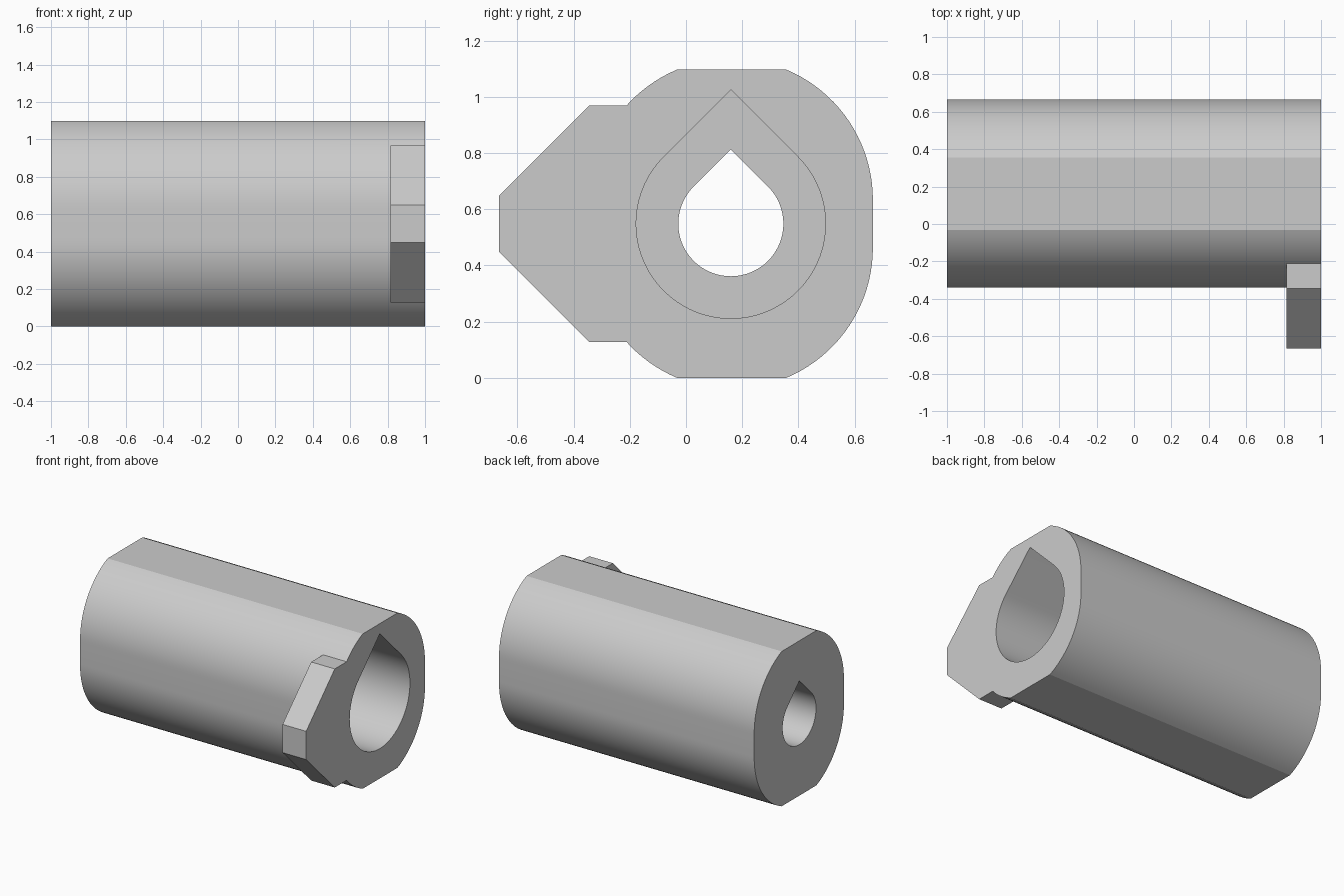
import bpy
import bmesh
from math import sin, cos, pi, radians, sqrt, asin

cube = bpy.data.objects.get("Cube")
if cube:
    bpy.data.objects.remove(cube, do_unlink=True)

CY, CZ = 0.1625, 0.5485      # axis of the body
R = 0.5025                   # side radius
HALF_H = 0.5485              # half height between the flats
OFFSET = 0.085               # arc centres sit above and below the axis

grey = bpy.data.materials.new("plain grey")
grey.use_nodes = True
grey.diffuse_color = (0.6, 0.6, 0.6, 1)
grey.node_tree.nodes["Principled BSDF"].inputs["Base Color"].default_value = (0.6, 0.6, 0.6, 1)


def prism(name, profile, x0, x1):
    """Extrude a closed (y, z) profile along x."""
    bm = bmesh.new()
    face = bm.faces.new([bm.verts.new((x0, y, z)) for y, z in profile])
    ext = bmesh.ops.extrude_face_region(bm, geom=[face])
    moved = [v for v in ext["geom"] if isinstance(v, bmesh.types.BMVert)]
    bmesh.ops.translate(bm, verts=moved, vec=(x1 - x0, 0, 0))
    bmesh.ops.recalc_face_normals(bm, faces=bm.faces)
    mesh = bpy.data.meshes.new(name)
    bm.to_mesh(mesh)
    bm.free()
    mesh.materials.append(grey)
    obj = bpy.data.objects.new(name, mesh)
    bpy.context.collection.objects.link(obj)
    return obj


def arc(y, z, r, a0, a1, n):
    angles = [a0 + (a1 - a0) * i / n for i in range(n + 1)]
    return [(y + r * cos(a), z + r * sin(a)) for a in angles]


def teardrop(r):
    """Round hole with a 45 degree pointed roof."""
    return arc(CY - 0.003, CZ, r, radians(135), radians(405), 54) + [(CY - 0.003, CZ + r * sqrt(2))]


def combine(target, other, operation):
    mod = target.modifiers.new(operation.title(), 'BOOLEAN')
    mod.operation = operation
    mod.solver = 'EXACT'
    mod.object = other
    bpy.context.view_layer.objects.active = target
    bpy.ops.object.modifier_apply(modifier=mod.name)
    bpy.data.objects.remove(other, do_unlink=True)


# Rounded body, flat on top and bottom
top = asin((HALF_H - OFFSET) / R)
quarter = arc(0, OFFSET, R, 0, top, 20)
right = [(y, -z) for y, z in reversed(quarter)] + quarter
outline = right + [(-y, -z) for y, z in right]
body = prism("body", [(CY + y, CZ + z) for y, z in outline], -1, 1)

# Tapered key tab on the front of the open end
upper = [(-0.21, 0.42), (-0.345, 0.42), (-0.665, 0.1)]
lower = [(y, -z) for y, z in reversed(upper)]
tab = prism("key_tab", [(y, CZ + z) for y, z in upper + lower], 0.815, 1)
combine(body, tab, 'UNION')

# Narrow through hole and wide, deep bore
combine(body, prism("through_hole", teardrop(0.187), -1.2, 1.2), 'DIFFERENCE')
combine(body, prism("wide_bore", teardrop(0.337), -0.62, 1.2), 'DIFFERENCE')

# Smooth the round walls, keep the flats crisp
bpy.ops.object.select_all(action='DESELECT')
body.select_set(True)
bpy.context.view_layer.objects.active = body
bpy.ops.object.shade_smooth_by_angle(angle=radians(18))
